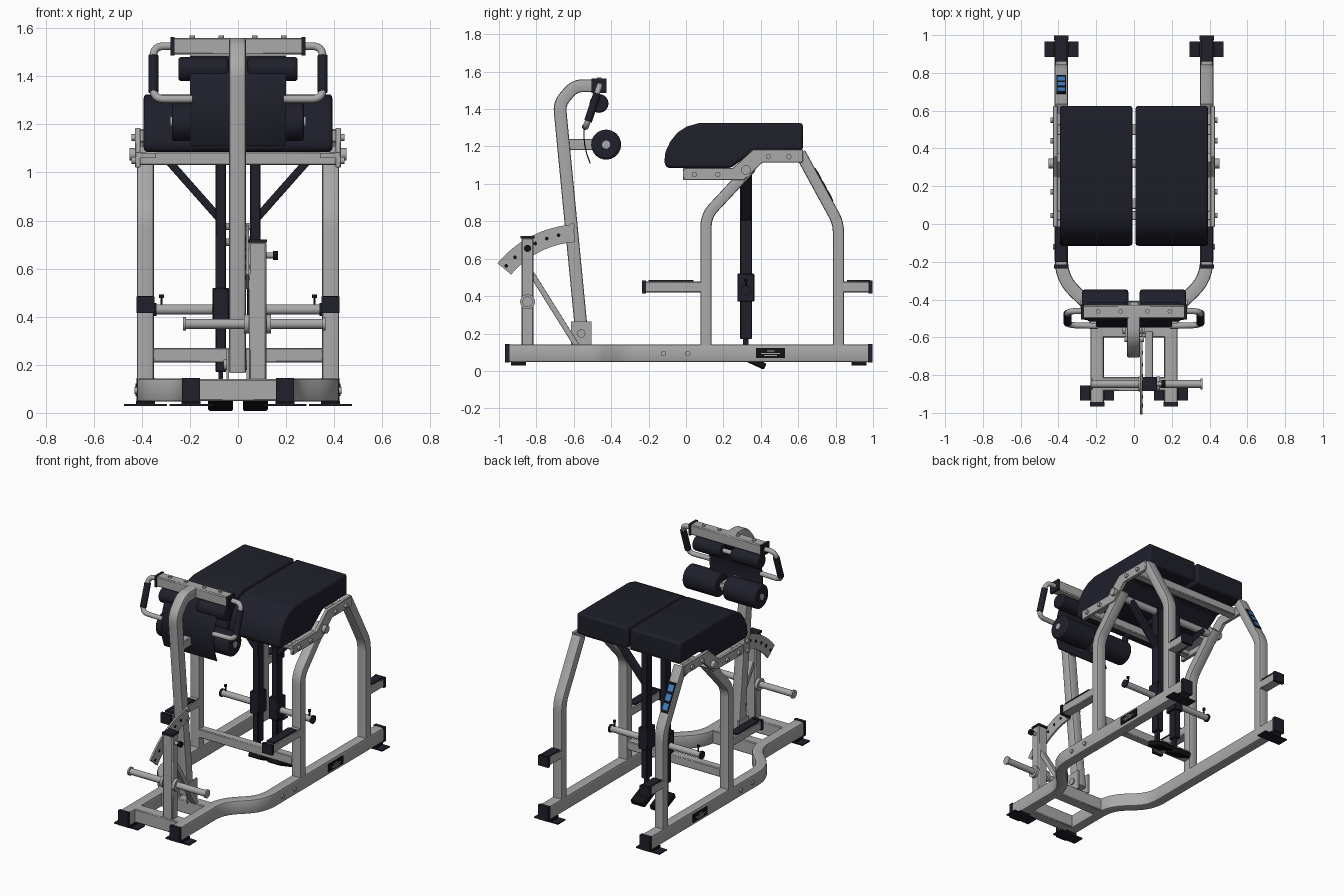
import bpy, bmesh, math
from mathutils import Vector, Matrix

if "Cube" in bpy.data.objects:
    bpy.data.objects.remove(bpy.data.objects["Cube"])


def material(name, rgb):
    m = bpy.data.materials.new(name)
    m.diffuse_color = (*rgb, 1)
    m.use_nodes = True
    m.node_tree.nodes["Principled BSDF"].inputs["Base Color"].default_value = m.diffuse_color
    return m


GREY = material("grey_paint", (0.40, 0.40, 0.40))
DARK = material("dark_vinyl", (0.014, 0.014, 0.024))
BLACK = material("black_rubber", (0.006, 0.006, 0.007))
BLUE = material("blue_sticker", (0.05, 0.22, 0.60))


def finish(name, bm, mat, bevel=0, segments=1):
    bmesh.ops.recalc_face_normals(bm, faces=bm.faces)
    me = bpy.data.meshes.new(name)
    bm.to_mesh(me)
    bm.free()
    me.materials.append(mat)
    ob = bpy.data.objects.new(name, me)
    bpy.context.collection.objects.link(ob)
    if bevel:
        b = ob.modifiers.new("bevel", "BEVEL")
        b.width, b.segments, b.limit_method = bevel, segments, "ANGLE"
    return ob


def box(name, lo, hi, mat=GREY, bevel=0, tilt=0):
    """Box between two corners, optionally tilted about its own x axis."""
    lo, hi = Vector(lo), Vector(hi)
    bm = bmesh.new()
    m = Matrix.Translation((lo + hi) / 2) @ Matrix.Rotation(tilt, 4, "X") @ Matrix.Diagonal((*(hi - lo), 1))
    bmesh.ops.create_cube(bm, size=1, matrix=m)
    return finish(name, bm, mat, bevel)


def rod(name, a, b, r, mat=GREY, sides=24, bevel=0):
    """Cylinder from a to b."""
    a, b = Vector(a), Vector(b)
    bm = bmesh.new()
    rot = (b - a).to_track_quat("Z", "Y").to_matrix().to_4x4()
    bmesh.ops.create_cone(bm, cap_ends=True, segments=sides, radius1=r, radius2=r,
                          depth=(b - a).length, matrix=Matrix.Translation((a + b) / 2) @ rot)
    return finish(name, bm, mat, bevel, 3)


def plate(name, profile, x0, x1, mat=GREY, bevel=0, segments=1):
    """Profile in the y-z plane, extruded along x."""
    bm = bmesh.new()
    f = bm.faces.new([bm.verts.new((x0, y, z)) for y, z in profile])
    ext = bmesh.ops.extrude_face_region(bm, geom=[f])
    bmesh.ops.translate(bm, vec=(x1 - x0, 0, 0), verts=[v for v in ext["geom"] if isinstance(v, bmesh.types.BMVert)])
    return finish(name, bm, mat, bevel, segments)


def fillet(pts, r, n=6):
    """Round the inner corners of a path."""
    pts = [Vector(p) for p in pts]
    out = [pts[0]]
    for a, p, b in zip(pts, pts[1:], pts[2:]):
        s, e = p + (a - p).normalized() * r, p + (b - p).normalized() * r
        out += [s.lerp(p, t / n).lerp(p.lerp(e, t / n), t / n) for t in range(n + 1)]
    return out + [pts[-1]]


def sweep(name, pts, section, normal, mat=GREY):
    """Sweep a closed section along a path; section x runs along the normal."""
    bm = bmesh.new()
    normal = Vector(normal).normalized()
    rings = []
    for i, p in enumerate(pts):
        d0 = (p - pts[max(i - 1, 0)]).normalized()
        d1 = (pts[min(i + 1, len(pts) - 1)] - p).normalized()
        t = (d0 + d1).normalized()
        k = 1 / max(0.5, t.dot(d1 if d1.length else d0))
        side = t.cross(normal).normalized()
        rings.append([bm.verts.new(p + normal * u + side * v * k) for u, v in section])
    n = len(section)
    for a, b in zip(rings, rings[1:]):
        for j in range(n):
            bm.faces.new((a[j], a[(j + 1) % n], b[(j + 1) % n], b[j]))
    bm.faces.new(rings[0])
    bm.faces.new(rings[-1])
    return finish(name, bm, mat)


def rect(w, h, c=0.01):
    """Rectangular tube section with rounded corners."""
    return [(sx * (w / 2 - c) + c * math.cos(a), sy * (h / 2 - c) + c * math.sin(a))
            for sx, sy, q in ((1, 1, 0), (-1, 1, 1), (-1, -1, 2), (1, -1, 3))
            for a in [(q + t / 2) * math.pi / 2 for t in range(3)]]


def circle(r, n=16):
    return [(r * math.cos(2 * math.pi * i / n), r * math.sin(2 * math.pi * i / n)) for i in range(n)]


X, Z = (1, 0, 0), (0, 0, 1)
PAD = [(-0.10, 1.085), (-0.117, 1.11), (-0.11, 1.17), (-0.085, 1.225), (-0.045, 1.275), (0.005, 1.307),
       (0.07, 1.325), (0.625, 1.325), (0.625, 1.18), (0.37, 1.18), (0.24, 1.085)]
RAIL = [(-0.015, 1.02), (0.31, 1.02), (0.41, 1.115), (0.625, 1.115), (0.625, 1.185),
        (0.36, 1.185), (0.25, 1.085), (-0.015, 1.085)]

for s in (-1, 1):
    n = "_left" if s < 0 else "_right"
    o = s * 0.385
    # Base rails, end caps and feet
    sweep("base_rail" + n, fillet([(s * 0.195, -0.955, 0.095), (s * 0.195, -0.47, 0.095),
          (o, -0.29, 0.095), (o, 0.985, 0.095)], 0.1), rect(0.095, 0.07), Z)
    for tag, x, y, d in (("front", s * 0.195, -0.955, -1), ("rear", o, 0.985, 1)):
        box(f"{tag}_rail_cap{n}", (x - 0.038, y - 0.012, 0.045), (x + 0.038, y + 0.012, 0.145), DARK)
        box(f"{tag}_foot_plate{n}", (x - 0.09, y - d * 0.06 - 0.04, 0.028), (x + 0.09, y - d * 0.06 + 0.04, 0.036), DARK)
        box(f"{tag}_foot{n}", (x - 0.04, y - d * 0.06 - 0.04, 0.03), (x + 0.04, y - d * 0.06 + 0.04, 0.05), BLACK)
    # Legs
    sweep("front_leg" + n, fillet([(o, 0.107, 0.13), (o, 0.107, 0.83), (o, 0.35, 1.09)], 0.06), rect(0.07, 0.06), X)
    sweep("rear_leg" + n, fillet([(o, 0.815, 0.13), (o, 0.815, 0.79), (o, 0.61, 1.165)], 0.05), rect(0.07, 0.06), X)
    # Steps sticking out of the legs
    for tag, y0, y1, cap in (("front", -0.22, 0.09, -0.225), ("rear", 0.83, 0.985, 0.987)):
        box(f"{tag}_step{n}", (o - 0.033, y0, 0.42), (o + 0.033, y1, 0.478), GREY, 0.005)
        box(f"{tag}_step_cap{n}", (o - 0.038, cap - 0.01, 0.415), (o + 0.038, cap + 0.01, 0.483), DARK)
        box(f"{tag}_step_tread{n}", (o - 0.03, y0 + 0.02 if y0 < 0 else 0.86, 0.478),
            (o + 0.03, y1 - 0.05 if y0 < 0 else y1, 0.487), DARK)
    # Pad support plates and bolts
    plate("pad_support" + n, RAIL, s * 0.405, s * 0.428, GREY, 0.003)
    plate("pad_support_lip" + n, [(-0.015, 1.06), (0.25, 1.06), (0.25, 1.08), (-0.015, 1.08)], s * 0.34, s * 0.41)
    for y, z, r in ((0.045, 1.05, 0.014), (0.17, 1.05, 0.014), (0.32, 1.075, 0.026), (0.44, 1.145, 0.014), (0.55, 1.145, 0.014)):
        rod("support_bolt" + n, (s * 0.42, y, z), (s * 0.442 + s * (r > 0.02) * 0.01, y, z), r, GREY, 12)
    for y in (-0.12, 0.01):
        rod("rail_bolt" + n, (s * 0.41, y, 0.093), (s * 0.43, y, 0.093), 0.014, GREY, 12)
    # Side badge with plain stripes
    box("side_badge" + n, (s * 0.423 - 0.004, 0.375, 0.07), (s * 0.423 + 0.004, 0.53, 0.122), BLACK)
    for z, w in ((0.107, 0.02), (0.094, 0.05), (0.083, 0.035)):
        box("badge_stripe" + n, (s * 0.425 - 0.004, 0.452 - w, z - 0.003), (s * 0.425 + 0.004, 0.452 + w, z + 0.003))
    # Body pad
    plate("body_pad" + n, PAD, s * 0.008, s * 0.392, DARK, 0.016, 3)
    # Swinging pendulum: post, brace, sleeve, weight horn, foot pedal
    p = s * 0.072
    box("pendulum_post" + n, (p - 0.022, 0.29, 0.17), (p + 0.022, 0.353, 1.08), DARK, 0.004)
    sweep("pendulum_brace" + n, [Vector((s * 0.30, 0.32, 1.06)), Vector((s * 0.07, 0.32, 0.80))], rect(0.05, 0.032, 0.004), (0, 1, 0), DARK)
    box("pendulum_sleeve" + n, (p - 0.034, 0.275, 0.37), (p + 0.034, 0.365, 0.52), DARK, 0.004)
    rod("weight_horn" + n, (p, 0.32, 0.43), (s * 0.345, 0.32, 0.43), 0.021)
    rod("horn_end" + n, (s * 0.338, 0.32, 0.43), (s * 0.35, 0.32, 0.43), 0.027, DARK)
    rod("horn_pin" + n, (s * 0.318, 0.32, 0.44), (s * 0.318, 0.32, 0.482), 0.005, DARK, 8)
    rod("horn_knob" + n, (s * 0.318, 0.32, 0.478), (s * 0.318, 0.32, 0.492), 0.010, DARK, 10)
    box("pedal_strap" + n, (p - 0.01, 0.305, 0.06), (p + 0.01, 0.335, 0.18), DARK)
    box("foot_pedal" + n, (p - 0.052, 0.28, 0.036), (p + 0.052, 0.43, 0.072), BLACK, 0.006, -0.43)
    # Handles with grips
    h = [(s * 0.26, -0.46, 1.525), (s * 0.352, -0.462, 1.525), (s * 0.352, -0.535, 1.305), (s * 0.19, -0.54, 1.305)]
    nrm = Vector((0, 0.22, -0.073))
    nrm = Vector((0, nrm.y, nrm.z))
    sweep("handle" + n, fillet(h, 0.045), circle(0.016), nrm)
    rod("handle_grip" + n, (s * 0.352, -0.474, 1.485), (s * 0.352, -0.524, 1.335), 0.021, DARK, 20)
    box("handle_bar_cap" + n, (s * 0.272 - 0.008, -0.505, 1.487), (s * 0.272 + 0.008, -0.425, 1.563), DARK)
    # Padded rollers
    rod("upper_roller" + n, (s * 0.04, -0.465, 1.43), (s * 0.248, -0.465, 1.43), 0.05, DARK, 32, 0.012)
    rod("lower_roller" + n, (s * 0.03, -0.427, 1.21), (s * 0.275, -0.427, 1.21), 0.08, DARK, 32, 0.014)
    rod("lower_roller_end" + n, (s * 0.265, -0.427, 1.21), (s * 0.282, -0.427, 1.21), 0.022)
    for x in (0.07, 0.19):
        rod("bar_bolt" + n, (s * x, -0.463, 1.55), (s * x, -0.463, 1.57), 0.012, GREY, 12)

# Cross members
box("front_cross_rail", (-0.17, -0.885, 0.05), (0.17, -0.81, 0.14), GREY, 0.005)
box("middle_cross_rail", (-0.19, -0.60, 0.05), (0.19, -0.525, 0.14), GREY, 0.005)
box("leg_cross_bar", (-0.355, 0.08, 0.21), (0.355, 0.136, 0.27), GREY, 0.005)
box("pad_front_bar", (-0.41, 0.02, 1.03), (0.41, 0.07, 1.085), GREY, 0.005)
box("pad_rear_bar", (-0.41, 0.47, 1.125), (0.41, 0.53, 1.18), GREY, 0.005)
rod("pivot_shaft", (-0.43, 0.32, 1.06), (0.43, 0.32, 1.06), 0.024)

# Front post with weight storage bar and brace
box("front_post", (0.045, -0.88, 0.13), (0.118, -0.815, 0.71), GREY, 0.006)
box("front_post_cap", (0.042, -0.884, 0.708), (0.121, -0.811, 0.722), DARK)
rod("storage_bar", (-0.22, -0.847, 0.37), (0.355, -0.847, 0.37), 0.021)
for x in (-0.222, 0.357):
    rod("storage_bar_end", (x - 0.006, -0.847, 0.37), (x + 0.006, -0.847, 0.37), 0.028)
for x in (0.035, 0.128):
    rod("storage_bar_collar", (x - 0.01, -0.847, 0.37), (x + 0.01, -0.847, 0.37), 0.04)
sweep("post_brace", [Vector((0.08, -0.825, 0.52)), Vector((0.08, -0.575, 0.12))], rect(0.04, 0.03, 0.004), X)
rod("pin_shaft", (0.11, -0.847, 0.655), (0.15, -0.847, 0.655), 0.012, GREY, 12)
rod("pin_knob", (0.145, -0.847, 0.655), (0.166, -0.847, 0.655), 0.019, BLACK, 16)

# Adjustable column and its bracket
sweep("column", fillet([(-0.002, -0.555, 0.17), (-0.002, -0.677, 1.43), (-0.002, -0.595, 1.525),
      (-0.002, -0.44, 1.525)], 0.045), rect(0.07, 0.068), X)
for x in (-0.048, 0.036):
    box("column_bracket", (x, -0.615, 0.13), (x + 0.01, -0.505, 0.265))
rod("column_pivot", (-0.06, -0.56, 0.2), (0.056, -0.56, 0.2), 0.022, GREY, 16)

# Curved adjustment plate with pin holes
cy, cz = -0.56, 0.20


def arc(r, deg):
    return cy + r * math.cos(math.radians(deg)), cz + r * math.sin(math.radians(deg))


angles = [94 + 46 * i / 12 for i in range(13)]
plate("adjuster_plate", [arc(0.585, a) for a in angles] + [arc(0.49, a) for a in reversed(angles)], 0.033, 0.045)
for i in range(6):
    y, z = arc(0.54, 103 + 7 * i)
    rod("pin_hole", (0.031, y, z), (0.047, y, z), 0.010, BLACK, 12)
for z in (0.71, 0.775):
    rod("adjuster_bolt", (-0.05, -0.61, z), (0.052, -0.61, z), 0.015, GREY, 12)

# Head bar, roller arm, axles and hanging shield
box("handle_bar", (-0.27, -0.5, 1.49), (0.27, -0.43, 1.56), GREY, 0.006)
box("roller_arm", (-0.025, -0.65, 1.18), (0.025, -0.41, 1.24), GREY, 0.004)
rod("lower_axle", (-0.27, -0.427, 1.21), (0.27, -0.427, 1.21), 0.02)
rod("upper_axle", (-0.245, -0.465, 1.43), (0.245, -0.465, 1.43), 0.015)
curve = fillet([(0, -0.465, 1.485), (0, -0.585, 1.29), (0, -0.512, 1.11)], 0.18, 8)
sweep("shield", curve, rect(0.40, 0.006, 0.001), X, DARK)

# Instruction sticker on the left rear leg, laid on the sloping face
slope = Vector((0, 0.205, -0.375)).normalized()
out = Vector((0, 0.375, 0.205)).normalized()
tilt = math.atan2(-0.375, 0.205)
for i, (t, w, l, mat) in enumerate([(0.21, 0.052, 0.20, BLACK)] + [(0.21 + k * 0.06, 0.038, 0.042, BLUE) for k in (-1, 0, 1)]):
    c = Vector((-0.385, 0.61, 1.165)) + slope * t + out * (0.031 + 0.002 * (i > 0))
    half = Vector((w / 2, l / 2, 0.003))
    box("sticker_panel" if i else "sticker", c - half, c + half, mat, 0, tilt)

bpy.ops.object.select_all(action="DESELECT")
for ob in bpy.context.scene.objects:
    ob.select_set(True)
    bpy.context.view_layer.objects.active = ob
bpy.ops.object.shade_smooth_by_angle(angle=math.radians(35))
